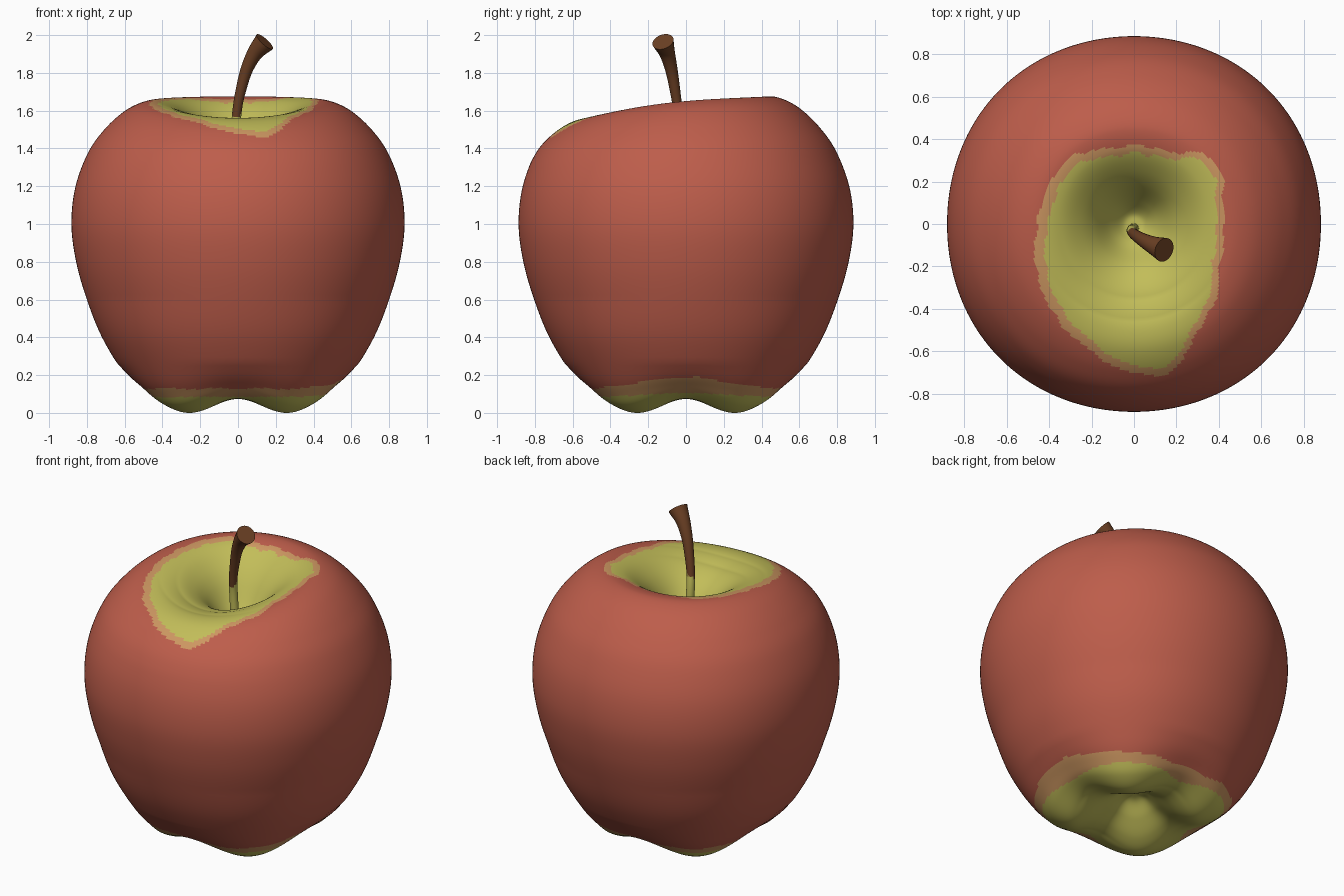
import bpy, bmesh, math
from mathutils import Vector

if "Cube" in bpy.data.objects:
    bpy.data.objects.remove(bpy.data.objects["Cube"])


def material(name, rgb):
    m = bpy.data.materials.new(name)
    m.diffuse_color = (*rgb, 1)
    m.use_nodes = True
    m.node_tree.nodes["Principled BSDF"].inputs["Base Color"].default_value = m.diffuse_color
    return m


red = material("red skin", (0.51, 0.11, 0.07))
green = material("yellow green", (0.54, 0.51, 0.10))
tan = material("tan blush edge", (0.61, 0.31, 0.12))
brown = material("stem brown", (0.15, 0.052, 0.018))


def catmull(p0, p1, p2, p3, t):
    return 0.5 * (2 * p1 + (p2 - p0) * t + (2 * p0 - 5 * p1 + 4 * p2 - p3) * t * t
                  + (3 * p1 - p0 - 3 * p2 + p3) * t ** 3)


def resample(points, steps):
    pts = [Vector(p) for p in points]
    ext = [2 * pts[0] - pts[1]] + pts + [2 * pts[-1] - pts[-2]]
    out = [catmull(*ext[i:i + 4], k / steps) for i in range(len(pts) - 1) for k in range(steps)]
    return out + [pts[-1]]


def clamp(v):
    return max(0.0, min(1.0, v))


def skin_rings(bm, rings):
    rows = [[bm.verts.new(p) for p in ring] for ring in rings]
    n = len(rows[0])
    for a, b in zip(rows, rows[1:]):
        for j in range(n):
            k = (j + 1) % n
            bm.faces.new((a[j], b[j], b[k], a[k]))
    return rows


def finish(bm, name, mats):
    bmesh.ops.recalc_face_normals(bm, faces=bm.faces)
    mesh = bpy.data.meshes.new(name)
    bm.to_mesh(mesh)
    bm.free()
    for m in mats:
        mesh.materials.append(m)
    ob = bpy.data.objects.new(name, mesh)
    bpy.context.collection.objects.link(ob)
    bpy.ops.object.select_all(action='DESELECT')
    ob.select_set(True)
    bpy.context.view_layer.objects.active = ob
    bpy.ops.object.shade_smooth_by_angle(angle=math.radians(50))
    return ob


# Apple body: a lathe profile (radius, height) bent by direction
PROFILE = [(0, 1.30), (0.05, 1.31), (0.11, 1.38), (0.19, 1.50), (0.26, 1.575), (0.34, 1.63),
           (0.43, 1.655), (0.51, 1.645), (0.60, 1.60), (0.70, 1.51), (0.79, 1.385), (0.86, 1.20),
           (0.882, 1.0), (0.857, 0.8), (0.80, 0.6), (0.72, 0.4), (0.60, 0.2), (0.52, 0.10),
           (0.45, 0.035), (0.35, 0.0), (0.25, 0.03), (0.15, 0.10), (0.07, 0.17), (0, 0.19)]


def body_point(r, z, a):
    s = math.sin(a)
    four = 0.5 + 0.5 * math.cos(4 * a)      # 1 along the axes, 0 on the diagonals
    if z > 1.25:                            # top rim, dipping at the front
        offset = 0.02 * s - 0.08 * ((1 - s) / 2) ** 4
        weight = clamp((r - 0.08) / 0.27) if r < 0.43 else clamp((0.82 - r) / 0.37)
        z += offset * weight
    elif z < 0.3:                           # four feet lobes underneath
        weight = clamp(r / 0.33) ** 1.5 if r < 0.35 else clamp(1 - z / 0.27)
        z += 0.075 * four * weight
    low = clamp((0.6 - z) / 0.6)
    r *= 1 + (0.012 + 0.035 * low) * (1 - four) + 0.005 * abs(s)
    return Vector((r * math.cos(a), r * math.sin(a), z))


SEG = 192
bm = bmesh.new()
skin_rings(bm, [[body_point(max(p.x, 0), p.y, math.tau * j / SEG) for j in range(SEG)]
                for p in resample(PROFILE, 8)])
bmesh.ops.remove_doubles(bm, verts=bm.verts, dist=1e-5)

# Yellow patch edge: radius every 15 degrees, starting at +x
PATCH = [0.425, 0.435, 0.475, 0.465, 0.39, 0.37, 0.37, 0.37, 0.40, 0.435, 0.44, 0.445,
         0.455, 0.485, 0.52, 0.56, 0.60, 0.645, 0.705, 0.715, 0.59, 0.535, 0.46, 0.435]


def patch_radius(a):
    f = (a % math.tau) / math.tau * 24
    i = int(f)
    r = catmull(*[PATCH[(i + k) % 24] for k in (-1, 0, 1, 2)], f - i)
    return r + 0.005 * math.sin(17 * a) + 0.003 * math.sin(31 * a)


for f in bm.faces:
    c = f.calc_center_median()
    a, r = math.atan2(c.y, c.x), math.hypot(c.x, c.y)
    if c.z > 1.25:
        edge = patch_radius(a)
        band = 0.035 + 0.015 * clamp(-math.cos(a))
        f.material_index = 0 if r > edge else (2 if r > edge - band else 1)
    elif c.z < 0.3:
        edge = 0.128 + 0.06 * max(0, math.cos(a)) ** 6 + 0.004 * math.sin(13 * a)
        inner = 0.085 + 0.02 * max(0, math.cos(a)) ** 6
        if c.z < inner or r < 0.4:
            f.material_index = 1
        elif c.z < edge:
            f.material_index = 2
finish(bm, "apple_body", [red, green, tan])

# Stem: round sweep (x, y, z, radius), flaring to a cut end
STEM = [(0, -0.02, 1.25, 0.025), (-0.01, -0.03, 1.5, 0.025), (-0.002, -0.045, 1.62, 0.025),
        (0.018, -0.06, 1.72, 0.028), (0.047, -0.078, 1.82, 0.033), (0.09, -0.1, 1.905, 0.042),
        (0.142, -0.122, 1.965, 0.058)]
path = resample(STEM, 6)
rings = []
for i, p in enumerate(path):
    t = (path[min(i + 1, len(path) - 1)] - path[max(i - 1, 0)]).to_3d().normalized()
    u = Vector((0, 1, 0)).cross(t).normalized()
    v = t.cross(u)
    rings.append([p.to_3d() + p.w * (u * math.cos(b) + v * math.sin(b))
                  for b in (math.tau * j / 24 for j in range(24))])
bm = bmesh.new()
rows = skin_rings(bm, rings)
bm.faces.new(rows[0])
bm.faces.new(rows[-1])
for f in bm.faces:
    c = f.calc_center_median()
    f.material_index = 1 if c.z < 1.59 + 1.2 * (c.y + 0.04) else 0
finish(bm, "stem", [brown, green])
